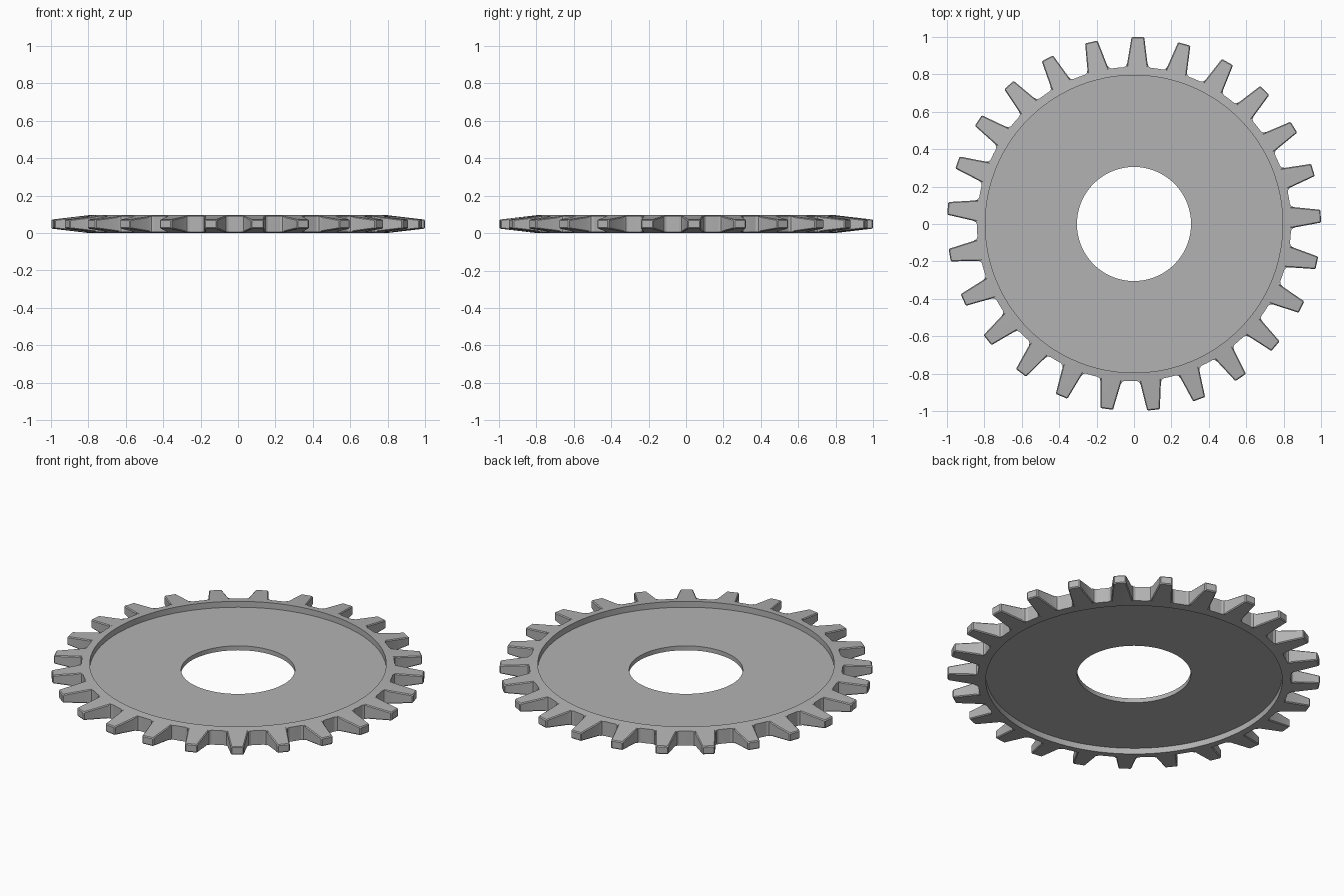
import bpy, bmesh
from math import cos, sin, pi, radians

if "Cube" in bpy.data.objects:
    bpy.data.objects.remove(bpy.data.objects["Cube"])

TEETH = 25
PITCH = 2 * pi / TEETH
START = radians(2.4)
MID = 0.048            # height of the symmetry plane
HOLE, RIM, ROOT, TIP = 0.305, 0.795, 0.84, 1.0
WEB, RIM_H, TIP_H = 0.013, 0.048, 0.024   # half thicknesses


def half_height(r):
    """Rim and teeth thin out evenly toward the tips."""
    return RIM_H + (TIP_H - RIM_H) * (r - RIM) / (TIP - RIM)


# One tooth pitch as (half width, radius): tip, flank, root fillet
flank = [(0.034, TIP), (0.054, 0.862), (0.06, 0.847), (0.072, ROOT)]
half = [(w / r, r) for w, r in flank]
pitch = [(-a, r) for a, r in reversed(half)] + half + [(PITCH / 2, ROOT)]
outline = [(START + i * PITCH + a, r) for i in range(TEETH) for a, r in pitch]

# Sweep the cross-section around the axis, following the toothed outline
bm = bmesh.new()
columns = []
for a, r in outline:
    upper = [(HOLE, WEB), (RIM, WEB), (RIM, RIM_H), (r, half_height(r))]
    section = upper + [(q, -h) for q, h in reversed(upper)]
    columns.append([bm.verts.new((q * cos(a), q * sin(a), MID + h)) for q, h in section])

tooth_edges = []
for i, col in enumerate(columns):
    nxt = columns[(i + 1) % len(columns)]
    for j in range(len(col)):
        k = (j + 1) % len(col)
        bm.faces.new((col[j], nxt[j], nxt[k], col[k]))
    # Flanks and tip are the segments touching a tip corner
    if max(outline[i][1], outline[(i + 1) % len(outline)][1]) == TIP:
        tooth_edges += [bm.edges.get((col[j], nxt[j])) for j in (3, 4)]
    if outline[i][1] == TIP:
        tooth_edges.append(bm.edges.get((col[3], col[4])))

# Small chamfer on the teeth
bmesh.ops.bevel(bm, geom=tooth_edges, offset=0.005, segments=1,
                affect='EDGES', clamp_overlap=True)
bmesh.ops.recalc_face_normals(bm, faces=bm.faces)

mesh = bpy.data.meshes.new("gear_wheel")
bm.to_mesh(mesh)
bm.free()
gear = bpy.data.objects.new("gear_wheel", mesh)
bpy.context.collection.objects.link(gear)

# Plain grey metal
grey = bpy.data.materials.new("grey_metal")
grey.use_nodes = True
color = (0.45, 0.45, 0.45, 1)
grey.diffuse_color = color
grey.node_tree.nodes["Principled BSDF"].inputs["Base Color"].default_value = color
mesh.materials.append(grey)

bpy.context.view_layer.objects.active = gear
gear.select_set(True)
bpy.ops.object.shade_smooth_by_angle(angle=radians(25))
